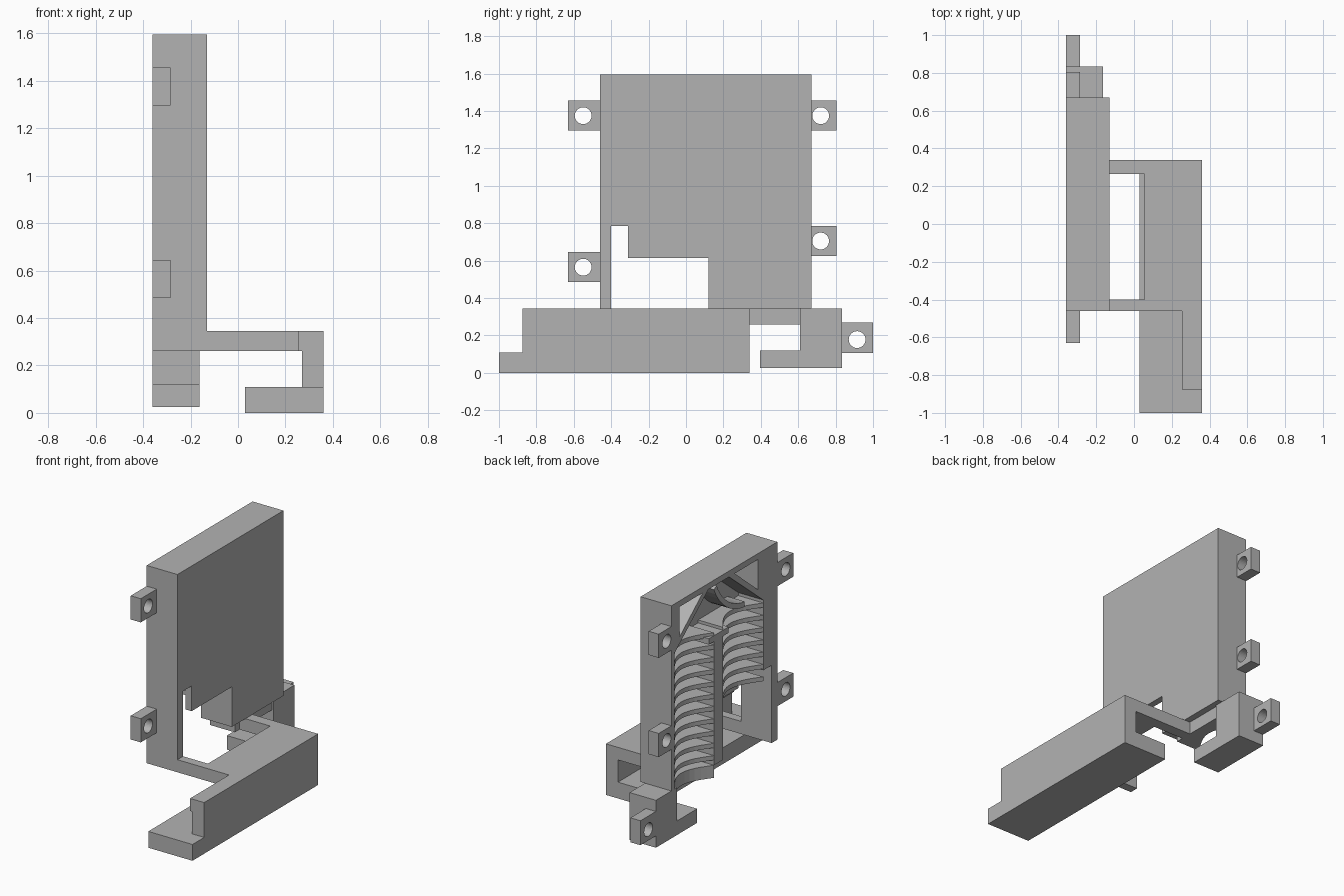
import bpy, bmesh, math
from mathutils import Vector

if "Cube" in bpy.data.objects:
    bpy.data.objects.remove(bpy.data.objects["Cube"])

grey = bpy.data.materials.new("plain grey")
grey.use_nodes = True
grey.diffuse_color = (0.45, 0.45, 0.45, 1)
grey.node_tree.nodes["Principled BSDF"].inputs["Base Color"].default_value = (0.45, 0.45, 0.45, 1)

OPEN, INNER, BACK = -0.36, -0.174, -0.13    # open side, pocket floor, closed face


def finish(name, bm):
    bmesh.ops.recalc_face_normals(bm, faces=bm.faces)
    mesh = bpy.data.meshes.new(name)
    bm.to_mesh(mesh)
    bm.free()
    mesh.materials.append(grey)
    ob = bpy.data.objects.new(name, mesh)
    bpy.context.collection.objects.link(ob)
    return ob


def extrude(name, points, shift):
    """Closed prism from a flat outline moved along a vector."""
    bm = bmesh.new()
    face = bm.faces.new([bm.verts.new(p) for p in points])
    new = bmesh.ops.extrude_face_region(bm, geom=[face])["geom"]
    bmesh.ops.translate(bm, vec=shift, verts=[v for v in new if isinstance(v, bmesh.types.BMVert)])
    return finish(name, bm)


def side_profile(name, yz, x0, x1):
    return extrude(name, [(x0, y, z) for y, z in yz], Vector((x1 - x0, 0, 0)))


def box(name, x0, x1, y0, y1, z0, z1):
    return side_profile(name, [(y0, z0), (y1, z0), (y1, z1), (y0, z1)], x0, x1)


def rib(name, y0, y1, z, thick):
    """Horizontal rib with a scooped front edge."""
    pts = [(INNER, y1, z), (INNER, y0, z)]
    for i in range(13):
        t = i / 12
        pts.append((OPEN + 0.1 * math.sin(math.pi * t), y0 + (y1 - y0) * t, z))
    return extrude(name, pts, Vector((0, 0, thick)))


def tab(name, y0, y1, z0, z1, hy, hz, r=0.045, n=32):
    """Mounting tab with a round through hole."""
    bm = bmesh.new()
    rings = []
    for x in (OPEN, -0.285):
        inner, outer = [], []
        for i in range(n):
            c, s = math.cos(math.tau * i / n), math.sin(math.tau * i / n)
            m = max(abs(c), abs(s))
            inner.append(bm.verts.new((x, hy + r * c, hz + r * s)))
            outer.append(bm.verts.new((x, (y0 + y1) / 2 + (y1 - y0) / 2 * c / m,
                                       (z0 + z1) / 2 + (z1 - z0) / 2 * s / m)))
        rings.append((inner, outer))
    (ia, oa), (ib, ob) = rings
    for a, b in ((ia, oa), (oa, ob), (ob, ib), (ib, ia)):
        for i in range(n):
            j = (i + 1) % n
            bm.faces.new((a[i], a[j], b[j], b[i]))
    return finish(name, bm)


# Closed face of the case with its stepped window
side_profile("case_face", [(-0.46, 0.26), (-0.40, 0.26), (-0.40, 0.785), (-0.31, 0.785),
                           (-0.31, 0.615), (0.12, 0.615), (0.12, 0.345), (0.67, 0.345),
                           (0.67, 1.595), (-0.46, 1.595)], INNER, BACK)

# Case rim
side_profile("front_wall", [(-0.46, 0.26), (-0.40, 0.26), (-0.40, 0.785), (-0.31, 0.785),
                            (-0.31, 1.595), (-0.46, 1.595)], OPEN, INNER)
box("rear_wall", OPEN, INNER, 0.635, 0.67, 0.345, 1.595)
box("top_wall", OPEN, INNER, -0.31, 0.635, 1.555, 1.595)

# Sloped corner braces, mirrored about the middle of the case
MID = 0.165
for name, s in (("rear_brace", 1), ("front_brace", -1)):
    side_profile(name, [(MID + s * a, z) for a, z in
                        ((0.475, 1.555), (0.42, 1.555), (0.42, 1.35), (0.17, 1.555),
                         (0.11, 1.555), (0.475, 1.26))], OPEN, INNER)

# Curved guide below the roof
arc = []
for radius, order in ((0.42, range(11)), (0.385, range(10, -1, -1))):
    for i in order:
        a = math.radians(205 + 60 * i / 10)
        arc.append((-0.21 - radius * math.cos(a) * 0.95 - 0.02, 1.66 + radius * math.sin(a)))
side_profile("curved_guide", arc, OPEN + 0.06, INNER)

# Divider, its cap and the two stacks of ribs
box("divider", OPEN, INNER, 0.12, 0.215, 0.345, 1.2)
box("divider_cap", OPEN, INNER, 0.06, 0.27, 1.18, 1.22)
for i in range(11):
    rib(f"rear_rib_{i + 1}", 0.215, 0.635, 0.38 + 0.083 * i, 0.03)
for i in range(7):
    rib(f"front_rib_{i + 1}", -0.31, 0.12, 0.38 + 0.083 * (i + 4), 0.03)
rib("floor_rib", 0.215, 0.635, 0.26, 0.085)

# Rear hook under the case
side_profile("rear_hook", [(0.61, 0.26), (0.61, 0.12), (0.395, 0.12), (0.395, 0.025),
                           (0.835, 0.025), (0.835, 0.345), (0.61, 0.345)], OPEN, -0.163)

# Arms joining the case to the rail
box("rear_arm", INNER, 0.06, 0.265, 0.34, 0.26, 0.345)
box("front_arm", INNER, 0.06, -0.46, -0.40, 0.26, 0.345)

# Channel rail
box("rail_base", 0.03, 0.36, -1.0, 0.34, 0, 0.11)
box("rail_wall", 0.27, 0.36, -0.875, 0.34, 0.11, 0.345)
box("rail_lip", 0.255, 0.27, -0.875, -0.46, 0.26, 0.345)
box("rail_top", 0.055, 0.27, -0.46, 0.34, 0.26, 0.345)

# Mounting tabs
tab("front_upper_tab", -0.63, -0.46, 1.295, 1.455, -0.55, 1.375)
tab("front_lower_tab", -0.63, -0.46, 0.485, 0.645, -0.55, 0.565)
tab("rear_upper_tab", 0.67, 0.805, 1.295, 1.455, 0.72, 1.375)
tab("rear_lower_tab", 0.67, 0.805, 0.625, 0.785, 0.72, 0.705)
tab("hook_tab", 0.835, 1.0, 0.105, 0.27, 0.915, 0.178)
